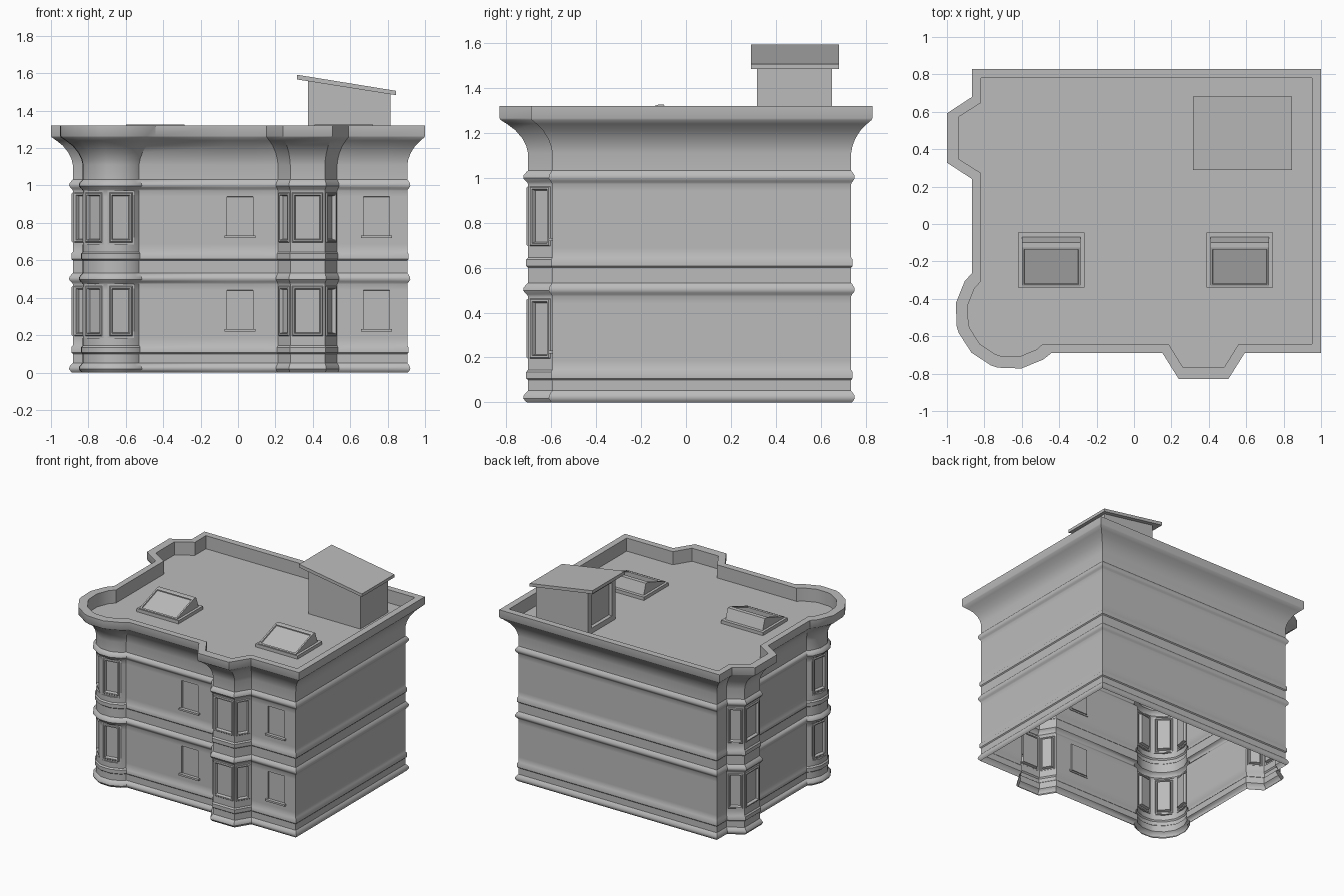
import bpy, bmesh
from math import radians, cos, sin
from mathutils import Vector

cube = bpy.data.objects.get("Cube")
if cube:
    bpy.data.objects.remove(cube)

stone = bpy.data.materials.new("plain grey")
stone.use_nodes = True
GREY = (0.5, 0.5, 0.5, 1)
stone.diffuse_color = GREY
stone.node_tree.nodes["Principled BSDF"].inputs["Base Color"].default_value = GREY


def finish(bm, name, smooth=False):
    mesh = bpy.data.meshes.new(name)
    bm.to_mesh(mesh)
    bm.free()
    mesh.materials.append(stone)
    obj = bpy.data.objects.new(name, mesh)
    bpy.context.collection.objects.link(obj)
    if smooth:
        bpy.ops.object.select_all(action='DESELECT')
        obj.select_set(True)
        bpy.context.view_layer.objects.active = obj
        bpy.ops.object.shade_smooth_by_angle(angle=radians(35))
    return obj


def inset(bm, face, steps):
    for thickness, depth in steps:
        bmesh.ops.inset_individual(bm, faces=[face], thickness=thickness,
                                   depth=depth, use_even_offset=True)


def prism(outline, axis, lo, hi):
    """Extrude a 2D outline along the x or y axis."""
    bm = bmesh.new()

    def ring(d):
        return [bm.verts.new((d, a, b) if axis == 'x' else (a, d, b)) for a, b in outline]
    p, q = ring(lo), ring(hi)
    n = len(outline)
    bm.faces.new(p)
    bm.faces.new(q[::-1])
    for i in range(n):
        bm.faces.new((p[i], q[i], q[(i + 1) % n], p[(i + 1) % n]))
    bmesh.ops.recalc_face_normals(bm, faces=bm.faces)
    return bm


def box(name, x0, x1, y0, y1, z0, z1):
    return finish(prism([(y0, z0), (y1, z0), (y1, z1), (y0, z1)], 'x', x0, x1), name)


# Plan: pairs of points, wall line and cornice line, anticlockwise
plan, tall_spans, flat_spans = [], [], []
L, R, F, B = -0.775, 0.905, -0.595, 0.735
CL, CR, CF, CB = -0.865, 1.0, -0.69, 0.83


def add(wall, cornice):
    plan.append((Vector(wall), Vector(cornice)))


def bay(centre, wall_line, cornice_line, depth, front):
    start = len(plan)
    for w, c, out in ((-0.158, -0.22, 0), (-0.0925, -0.132, 1),
                      (0.0925, 0.132, 1), (0.158, 0.22, 0)):
        wo, co = wall_line - 0.108 * out, cornice_line - depth * out
        if front:
            add((centre + w, wo), (centre + c, co))
        else:
            add((wo, centre - w), (co, centre - c))
    tall_spans.extend((start + k, start + k + 1) for k in range(3))


add((R, F), (CR, CF))
add((R, B), (CR, CB))
add((L, B), (CL, CB))
bay(0.46, L, CL, 0.135, False)

# Round corner tower
start = len(plan)
for deg in (135, 146, 170, 194, 201, 225, 249, 256, 280, 304, 315):
    d = Vector((cos(radians(deg)), sin(radians(deg))))
    c = Vector((-0.655, -0.475))
    add(c + d * 0.178, c + d * 0.302)
plan[start][0].x, plan[start][1].x = L, CL
plan[-1][0].y, plan[-1][1].y = F, CF
tall_spans += [(start + k, start + k + 2) for k in (1, 4, 7)]


def flat_window(x0, x1):
    flat_spans.append((len(plan), len(plan) + 1))
    for x in (x0, x1):
        add((x, F), (x, CF))


flat_window(-0.06, 0.08)
bay(0.372, F, CF, 0.14, True)
flat_window(0.67, 0.81)

# Vertical profile: (fraction of cornice overhang, height)
rows, tall_rows, flat_rows = [], [], []


def ledge(z):
    rows.extend((t, z + h) for t, h in ((0.04, 0), (0.11, 0.008), (0.17, 0.018),
                                        (0.16, 0.03), (0.06, 0.045), (0, 0.052)))


for z in (0, 0.5):
    ledge(z * 0.96)
    rows += [(0, z + 0.1), (0.07, z + 0.107), (0.07, z + 0.135), (0, z + 0.145)]
    n = len(rows)
    rows += [(0, z + h) for h in (0.185, 0.228, 0.44, 0.472)]
    tall_rows.append((n, n + 3))
    flat_rows.append((n + 1, n + 2))
ledge(0.98)
rows += [(0, 1.11), (0.06, 1.14), (0.2, 1.175), (0.45, 1.212), (0.75, 1.24),
         (0.96, 1.257), (1, 1.265), (1, 1.32), (0.48, 1.32), (0.48, 1.22)]

# Walls, mouldings, cornice, parapet and roof deck
bm = bmesh.new()
grid = [[bm.verts.new((*w.lerp(c, t), z)) for w, c in plan] for t, z in rows]
skip, panes = set(), []
for spans, levels, steps in (
        (tall_spans, tall_rows, ((0.01, 0), (0.005, 0.006), (0.008, 0), (0.006, -0.02))),
        (flat_spans, flat_rows, ((0.001, -0.012),))):
    for i, j in spans:
        for a, b in levels:
            skip |= {(r, k) for r in range(a, b) for k in range(i, j)}
            panes.append((bm.faces.new((grid[a][i], grid[a][j], grid[b][j], grid[b][i])), steps))
            if j - i > 1:
                bm.faces.new(grid[a][i:j + 1])
                bm.faces.new(grid[b][i:j + 1][::-1])
n = len(plan)
for r in range(len(rows) - 1):
    for k in range(n):
        if (r, k) not in skip:
            m = (k + 1) % n
            bm.faces.new((grid[r][k], grid[r][m], grid[r + 1][m], grid[r + 1][k]))
bm.faces.new(grid[-1])
bm.normal_update()
for face, steps in panes:
    inset(bm, face, steps)
finish(bm, "building_shell", smooth=True)

# Sills under the flat windows
for x in (0.01, 0.74):
    for z in (0.218, 0.718):
        box("window_sill", x - 0.083, x + 0.083, F - 0.018, F + 0.005, z, z + 0.014)

# Skylights: curb with a sloping framed pane
for x in (-0.4425, 0.565):
    box("skylight_curb", x - 0.177, x + 0.177, -0.34, -0.045, 1.215, 1.245)
    bm = prism([(-0.335, 1.24), (-0.335, 1.25), (-0.125, 1.325), (-0.098, 1.325),
                (-0.068, 1.24)], 'x', x - 0.157, x + 0.157)
    bm.normal_update()
    slope = max((f for f in bm.faces if f.normal.y < -0.2 and f.normal.z > 0.5),
                key=lambda f: f.calc_area())
    inset(bm, slope, ((0.012, 0), (0.002, -0.008)))
    finish(bm, "skylight")

# Rooftop stair house with recessed door and sloping roof
bm = prism([(0.375, 1.215), (0.815, 1.215), (0.815, 1.495), (0.375, 1.56)], 'y', 0.315, 0.65)
bm.normal_update()
inset(bm, min(bm.faces, key=lambda f: f.normal.x), ((0.045, 0), (0.002, -0.025)))
finish(bm, "stair_house")
finish(prism([(0.315, 1.567), (0.845, 1.483), (0.845, 1.506), (0.315, 1.592)],
             'y', 0.29, 0.682), "stair_house_roof")
